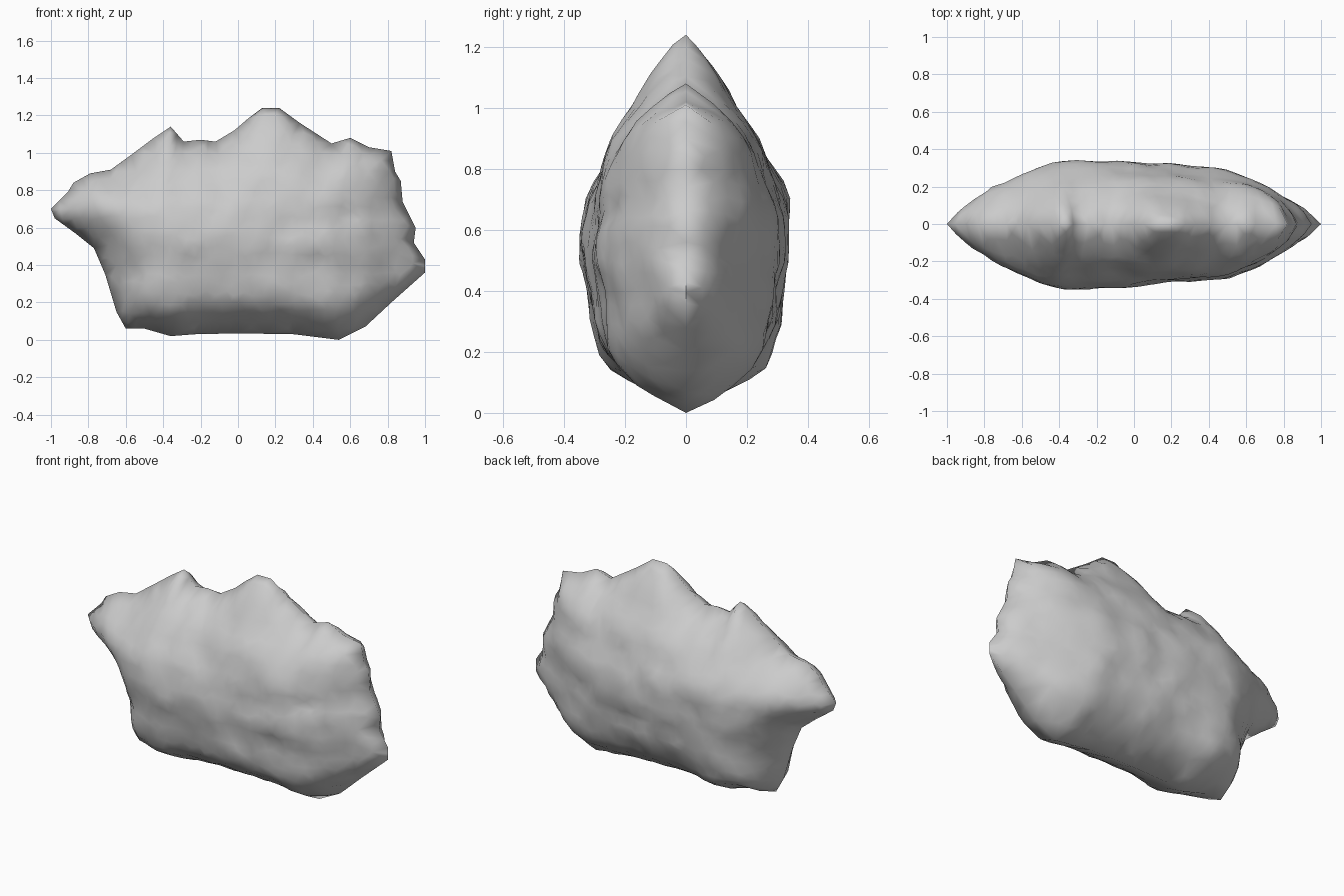
import bpy, bmesh, math, random
from mathutils import Vector, noise
from mathutils.geometry import intersect_point_line, delaunay_2d_cdt

if "Cube" in bpy.data.objects:
    bpy.data.objects.remove(bpy.data.objects["Cube"])

random.seed(4)

# Front silhouette (x, z), clockwise from the left tip
OUTLINE = [(-1, .70), (-.91, .79), (-.88, .84), (-.79, .89), (-.68, .91), (-.57, .99), (-.45, 1.08),
           (-.36, 1.14), (-.29, 1.06), (-.2, 1.07), (-.12, 1.06), (-.02, 1.12), (.05, 1.18), (.13, 1.24),
           (.22, 1.24), (.33, 1.16), (.5, 1.05), (.6, 1.08), (.7, 1.03), (.82, 1.01), (.84, .9),
           (.87, .85), (.88, .74), (.95, .6), (.94, .52), (1, .43), (1, .36), (.82, .2), (.68, .07),
           (.54, 0), (.3, .03), (0, .035), (-.23, .03), (-.36, .02), (-.5, .06), (-.6, .06),
           (-.65, .15), (-.71, .35), (-.77, .49), (-.87, .57), (-.98, .65)]
# Half thickness along the length (top view) and along the height (side view)
ALONG_X = [(-1, .02), (-.9, .11), (-.8, .19), (-.6, .305), (-.4, .35), (0, .33), (.25, .305),
           (.5, .28), (.65, .23), (.8, .155), (.9, .1), (1, .02)]
ALONG_Z = [(0, .06), (.05, .17), (.09, .25), (.15, .305), (.35, .325), (.56, .355), (.7, .335),
           (.82, .29), (.92, .24), (1.0, .18), (1.1, .125), (1.2, .05), (1.24, .02)]
STEP = .05


def lookup(table, v):
    for (a, fa), (b, fb) in zip(table, table[1:]):
        if v <= b:
            return fa + (fb - fa) * max(0, (v - a) / (b - a))
    return table[-1][1]


corners = [Vector(p) for p in OUTLINE]
edges = list(zip(corners, corners[1:] + corners[:1]))


def edge_distance(p):
    best = 9
    for a, b in edges:
        f = intersect_point_line(p, a, b)[1]
        best = min(best, (p - a.lerp(b, min(1, max(0, f)))).length)
    return best


# Half thickness: lens-shaped body tapering to the sharp rim
def thickness(p, side):
    d = edge_distance(p)
    left = min(1, max(0, (-.15 - p.x) / .2))
    low = max(0, 1 - p.y / .35) * (.3 + .6 * left)
    ax, az = lookup(ALONG_X, p.x), lookup(ALONG_Z, p.y)
    body = .65 * ax * az / .355 + .35 * min(ax, az)
    rim_slope = (1.15 + low) * d ** .85 + 1e-4
    t = 1.02 * (body ** -5 + rim_slope ** -5) ** (-1 / 5)
    # layered strata, broad lumps and small chips
    n = .02 * noise.noise(Vector((p.x * 1.6, side * 5, p.y * 7)))
    n += .015 * noise.noise(Vector((p.x * 3, side * 9 + 3, p.y * 3)))
    n += .014 * noise.noise(Vector((p.x * 8, side * 4 + 7, p.y * 11)))
    if side < 0:  # groove across the right of the front
        w = min(1, max(0, (p.x - .15) / .4))
        n -= .025 * w * math.exp(-((p.y - .63 - .15 * (p.x - .4)) / .035) ** 2)
    return max(.004, t + n * min(1, d / .1))


# Rim with a midpoint on every edge
rim = []
for a, b in edges:
    rim += [a, a.lerp(b, .5)]
count = len(rim)


# One shell: an irregular triangle net filling the silhouette, bulged outwards
def add_shell(bm, rim_verts, side):
    points = list(rim)
    for row in range(26):
        for col in range(41):
            p = Vector((-1 + (col + row % 2 * .5) * STEP, row * STEP))
            p += Vector((random.uniform(-.3, .3), random.uniform(-.3, .3))) * STEP
            points.append(p)
    points = points[:count] + [p for p in points[count:] if edge_distance(p) > .02]
    loop = [(i, (i + 1) % count) for i in range(count)]
    flat, _, faces, origin, _, _ = delaunay_2d_cdt(points, loop, [], 1, 1e-5)
    used = {i for f in faces for i in f}
    verts = {}
    for i in used:
        source = origin[i][0] if origin[i] else count
        p = flat[i]
        verts[i] = (rim_verts[source] if source < count
                    else bm.verts.new((p.x, side * thickness(p, side), p.y)))
    for f in faces:
        bm.faces.new([verts[i] for i in f])
    inner = [v for v in verts.values() if v not in rim_verts]
    bmesh.ops.smooth_vert(bm, verts=inner, factor=.2, use_axis_y=True)


bm = bmesh.new()
rim_verts = [bm.verts.new((p.x, 0, p.y)) for p in rim]
for side in (-1, 1):
    add_shell(bm, rim_verts, side)

bmesh.ops.recalc_face_normals(bm, faces=bm.faces)
mesh = bpy.data.meshes.new("rock")
bm.to_mesh(mesh)
bm.free()
rock = bpy.data.objects.new("rock", mesh)
bpy.context.collection.objects.link(rock)
bpy.context.view_layer.objects.active = rock
rock.select_set(True)
bpy.ops.object.shade_smooth_by_angle(angle=math.radians(85))
